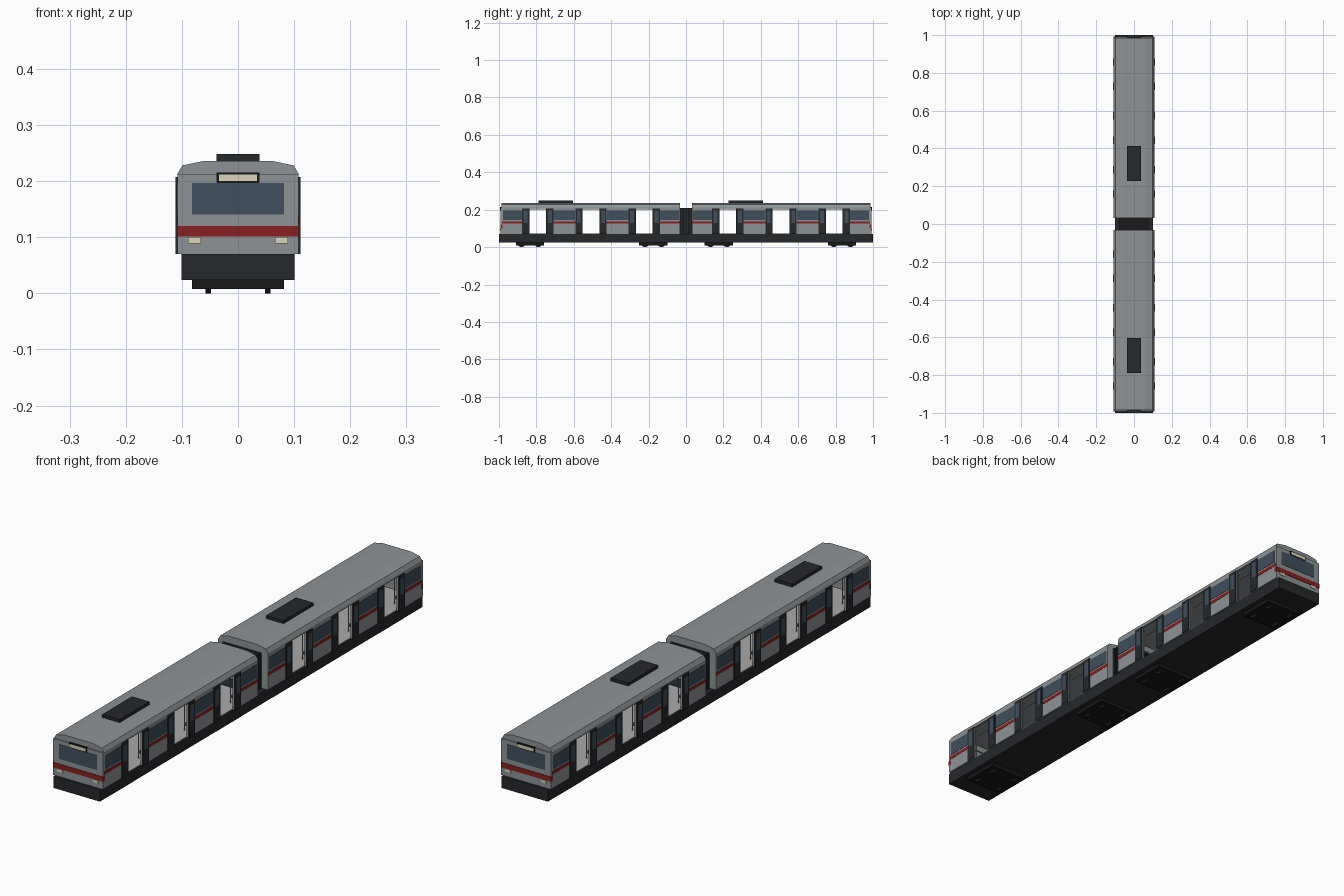
import bpy, bmesh, math
from mathutils import Matrix

if "Cube" in bpy.data.objects:
    bpy.data.objects.remove(bpy.data.objects["Cube"])


def mat(name, *rgb):
    m = bpy.data.materials.new(name)
    m.diffuse_color = (*rgb, 1)
    m.use_nodes = True
    m.node_tree.nodes["Principled BSDF"].inputs["Base Color"].default_value = m.diffuse_color
    return m


SILVER = mat("silver", 0.27, 0.29, 0.30)
DARK = mat("dark", 0.02, 0.021, 0.024)
BLACK = mat("black", 0.009, 0.009, 0.01)
GLASS = mat("glass", 0.05, 0.08, 0.11)
RED = mat("red", 0.25, 0.015, 0.015)
LIGHT = mat("lamp", 0.7, 0.66, 0.5)
BLUE = mat("seat_blue", 0.04, 0.1, 0.25)
STEEL = mat("steel", 0.4, 0.4, 0.4)


def finish(name, bm, material):
    bmesh.ops.recalc_face_normals(bm, faces=bm.faces)
    me = bpy.data.meshes.new(name)
    bm.to_mesh(me)
    bm.free()
    me.materials.append(material)
    ob = bpy.data.objects.new(name, me)
    bpy.context.collection.objects.link(ob)
    return ob


def box(name, x, y, z, material):
    """Box from (min, max) ranges in any order."""
    bm = bmesh.new()
    size = [abs(r[1] - r[0]) for r in (x, y, z)]
    mid = [(r[0] + r[1]) / 2 for r in (x, y, z)]
    bmesh.ops.create_cube(bm, size=1, matrix=Matrix.Translation(mid) @ Matrix.Diagonal((*size, 1)))
    return finish(name, bm, material)


def rod(name, centre, radius, length, axis, material, sides=8):
    rot = {"X": Matrix.Rotation(math.pi / 2, 4, "Y"),
           "Y": Matrix.Rotation(math.pi / 2, 4, "X"), "Z": Matrix()}[axis]
    bm = bmesh.new()
    bmesh.ops.create_cone(bm, cap_ends=True, segments=sides, radius1=radius, radius2=radius,
                          depth=length, matrix=Matrix.Translation(centre) @ rot)
    return finish(name, bm, material)


def extrude_y(name, profile, y0, y1, material):
    bm = bmesh.new()
    face = bm.faces.new([bm.verts.new((x, y0, z)) for x, z in profile])
    new = bmesh.ops.extrude_face_region(bm, geom=[face])["geom"]
    bmesh.ops.translate(bm, vec=(0, y1 - y0, 0), verts=[v for v in new if isinstance(v, bmesh.types.BMVert)])
    return finish(name, bm, material)


W = 0.108
DOORS = (-0.285, 0, 0.285)

# continuous underframe
box("underframe", (-0.101, 0.101), (-1, 1), (0.024, 0.07), DARK)

# roof outline with a hollow underside
half = [(W, 0.206), (W, 0.213), (0.099, 0.228), (0.06, 0.236)]
inner = [(0.06, 0.229), (0.094, 0.221), (0.1, 0.206)]
roof_profile = (half + [(-x, z) for x, z in reversed(half)]
                + [(-x, z) for x, z in reversed(inner)] + inner)

for d in (-1, 1):
    c = d * 0.508          # car centre
    lo, hi = c - 0.477, c + 0.477

    # roof and rooftop unit
    extrude_y("roof", roof_profile, lo, hi, SILVER)
    box("roof_unit", (-0.038, 0.038), (c - 0.28, c - 0.095), (0.234, 0.248), DARK)
    box("floor", (-0.1, 0.1), (lo, hi), (0.069, 0.073), STEEL)

    # wall panels between the doors, windows, stripe, seats
    edges = [-0.477] + [e for dc in DOORS for e in (dc - 0.047, dc + 0.047)] + [0.477]
    for s in (-1, 1):
        for a, b in zip(edges[::2], edges[1::2]):
            ya, yb = c + a, c + b
            box("side_wall", (s * 0.1, s * W), (ya, yb), (0.07, 0.207), SILVER)
            box("side_stripe", (s * 0.107, s * 0.1088), (ya, yb), (0.125, 0.138), RED)
            wa = ya + (0.038 if a > -0.47 else 0.006)
            wb = yb - (0.038 if b < 0.47 else 0.006)
            box("side_window", (s * 0.099, s * 0.1092), (wa, wb), (0.144, 0.197), GLASS)
            box("seat", (s * 0.062, s * 0.098), (wa, wb), (0.092, 0.1), BLUE)
            box("seat_back", (s * 0.092, s * 0.099), (wa, wb), (0.1, 0.13), BLUE)
            for yp in (wa, wb):
                rod("pole", (s * 0.064, yp, 0.148), 0.002, 0.15, "Z", STEEL)
        rod("handrail", (s * 0.06, c, 0.2), 0.002, 0.94, "Y", STEEL)

        # slid-open door leaves
        for dc in DOORS:
            for t in (-1, 1):
                y0, y1 = c + dc + t * 0.045, c + dc + t * 0.084
                box("door_leaf", (s * 0.107, s * 0.111), (y0, y1), (0.07, 0.207), DARK)
                box("door_glass", (s * 0.11, s * 0.1115), (y0 + t * 0.01, y1 - t * 0.008),
                    (0.13, 0.195), GLASS)

    # cab front, d points outward
    def cab(name, x, depth, z, material):
        box(name, x, (d * 0.98, d * depth), z, material)

    front_outline = [(W, 0.07), (W, 0.213), (-W, 0.213), (-W, 0.07)]
    extrude_y("cab_face", front_outline, d * 0.976, d * 0.991, SILVER)
    extrude_y("cab_roof_end", half + [(-x, z) for x, z in reversed(half)],
              d * 0.97, d * 0.9855, SILVER)
    cab("windscreen", (-0.082, 0.082), 0.9925, (0.14, 0.197), GLASS)
    cab("sign_frame", (-0.038, 0.038), 0.9935, (0.197, 0.215), BLACK)
    cab("sign_panel", (-0.034, 0.034), 0.9945, (0.2, 0.212), LIGHT)
    cab("front_stripe", (-0.1085, 0.1085), 0.993, (0.101, 0.12), RED)
    for s in (-1, 1):
        cab("headlight", (s * 0.066, s * 0.089), 0.994, (0.089, 0.1), LIGHT)

    # inner end wall, a portal around the gangway
    ye = (d * 0.031, d * 0.043)
    for s in (-1, 1):
        box("end_wall", (s * 0.07, s * W), ye, (0.07, 0.208), SILVER)
    extrude_y("end_wall_top", half + [(-x, z) for x, z in reversed(half)], *ye, SILVER)

    # bogies and wheels
    for yb in (d * 0.175, d * 0.835):
        box("bogie", (-0.082, 0.082), (yb - 0.075, yb + 0.075), (0.008, 0.025), BLACK)
        for t in (-0.045, 0.045):
            for s in (-1, 1):
                rod("wheel", (s * 0.053, yb + t, 0.022), 0.022, 0.01, "X", DARK, 20)

# gangway bellows between the cars
for s in (-1, 1):
    box("gangway_side", (s * 0.07, s * 0.078), (-0.034, 0.034), (0.07, 0.208), BLACK)
    for i in range(4):
        y = -0.024 + i * 0.016
        box("bellows_rib", (s * 0.076, s * 0.082), (y - 0.004, y + 0.004), (0.07, 0.21), DARK)
box("gangway_top", (-0.078, 0.078), (-0.034, 0.034), (0.2, 0.208), BLACK)
